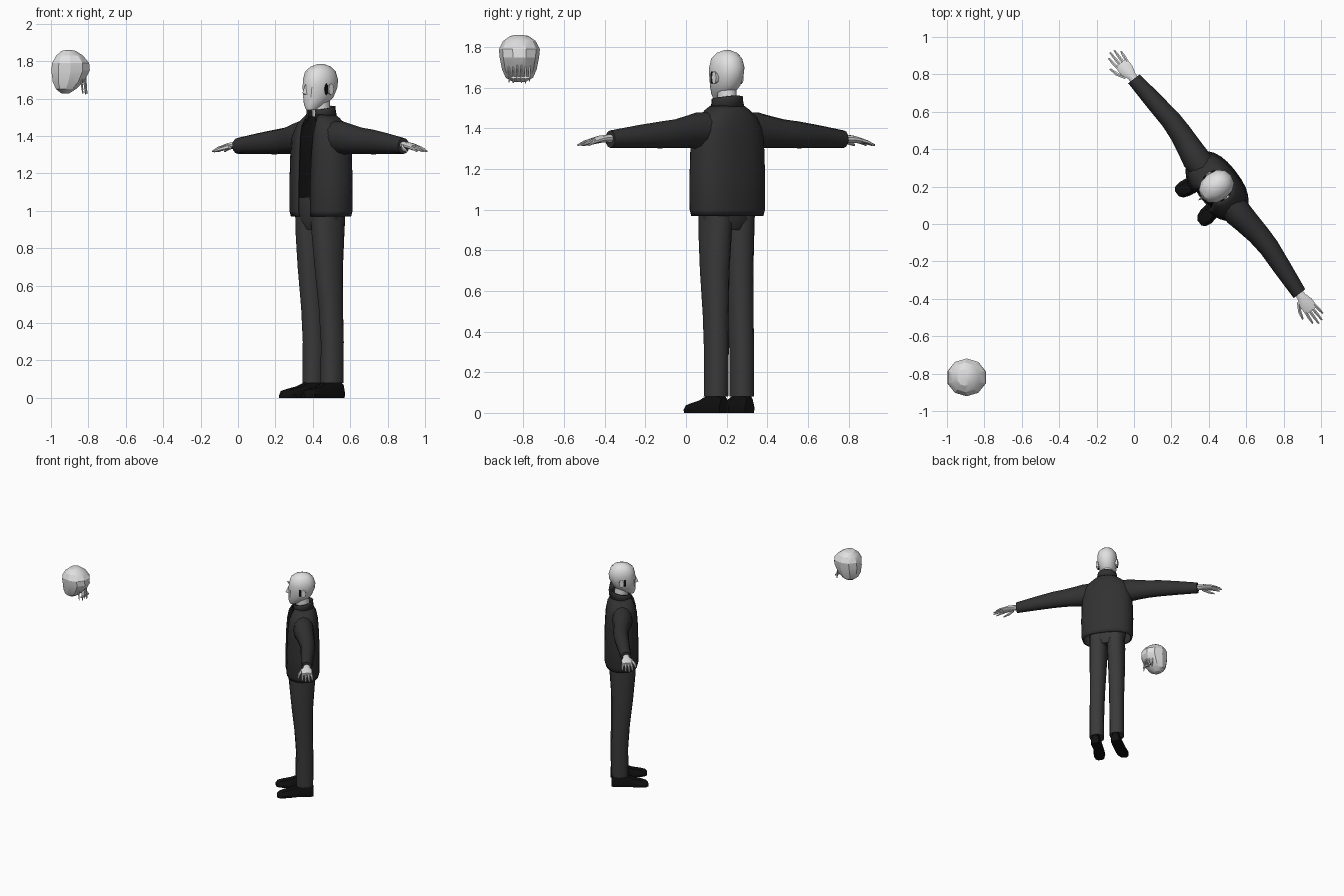
import bpy, bmesh, math, random
from mathutils import Matrix, Vector

# Figure is built facing -y, then turned and moved into place
PLACE = Matrix.Translation((0.44, 0.2, 0)) @ Matrix.Rotation(math.radians(-52.4), 4, 'Z')


def mat(name, r, g=None, b=None):
    m = bpy.data.materials.new(name)
    m.diffuse_color = (r, g if g is not None else r, b if b is not None else r, 1)
    return m


PALE = mat("pale_grey", 0.75)
JACKET = mat("jacket_grey", 0.031)
TROUSER = mat("trouser_grey", 0.042)
BLACK = mat("black", 0.005)


def finish(name, bm, material, place=PLACE, angle=40, thick=0):
    bmesh.ops.recalc_face_normals(bm, faces=bm.faces)
    bm.transform(place)
    me = bpy.data.meshes.new(name)
    bm.to_mesh(me)
    bm.free()
    me.materials.append(material)
    me.shade_smooth()
    me.set_sharp_from_angle(angle=math.radians(angle))
    ob = bpy.data.objects.new(name, me)
    bpy.context.collection.objects.link(ob)
    if thick:
        s = ob.modifiers.new("thickness", 'SOLIDIFY')
        s.thickness = thick
        s.offset = 0
    return ob


def loft(name, rings, material, closed=True, **kw):
    """Skin a list of point rings."""
    bm = bmesh.new()
    rows = [[bm.verts.new(p) for p in r] for r in rings]
    n = len(rows[0])
    for a, b in zip(rows, rows[1:]):
        for i in range(n if closed else n - 1):
            j = (i + 1) % n
            bm.faces.new((a[i], a[j], b[j], b[i]))
    if closed:
        bm.faces.new(rows[0])
        bm.faces.new(rows[-1])
    return finish(name, bm, material, **kw)


def oval(u, v, n, power=2.0, start=0.0, end=None):
    """Points of a (squarish) oval, measured from the front."""
    span = (end - start) if end is not None else 2 * math.pi
    steps = n if end is None else n - 1
    out = []
    for i in range(n):
        t = start + span * i / steps
        s, c = math.sin(t), -math.cos(t)
        out.append((math.copysign(abs(s) ** (2 / power), s) * u,
                    math.copysign(abs(c) ** (2 / power), c) * v))
    return out


def upright(rows, n=12, power=2.0):
    """Rings from (z, centre x, centre y, radius x, radius y)."""
    return [[(cx + x, cy + y, z) for x, y in oval(u, v, n, power)]
            for z, cx, cy, u, v in rows]


def sideways(rows, side, n=10):
    """Rings along x from (x, centre y, centre z, radius y, radius z)."""
    return [[(side * x, cy + p, cz + q) for p, q in oval(u, v, n)]
            for x, cy, cz, u, v in rows]


# Jacket body: open shell with a gap down the front (z, a, b, left gap, right gap)
body = [(0.97, 0.19, 0.115, 0.25, 0.17), (1.0, 0.198, 0.122, 0.25, 0.17),
        (1.15, 0.2, 0.121, 0.25, 0.16), (1.3, 0.195, 0.117, 0.28, 0.16),
        (1.4, 0.185, 0.11, 0.32, 0.18), (1.455, 0.15, 0.1, 0.42, 0.25),
        (1.49, 0.105, 0.085, 0.55, 0.35), (1.51, 0.075, 0.07, 0.6, 0.4)]
loft("jacket_body", [[(x, y + 0.005, z) for x, y in
                      oval(a, b, 25, 2.4, gl, 2 * math.pi - gr)]
                     for z, a, b, gl, gr in body], JACKET, closed=False, thick=0.01)

# Standing collar, lower at the front
collar = [(1.495, 0.082, 0.078), (1.535, 0.072, 0.073), (1.55, 0.071, 0.075)]
loft("collar", [[(x, y + 0.005, z + 0.15 * y) for x, y in
                 oval(a, b, 17, 2, 0.5, 2 * math.pi - 0.35)]
                for z, a, b in collar], JACKET, closed=False, thick=0.01)

# Shirt inside the jacket
loft("shirt", upright([(1.06, 0, 0, 0.165, 0.1), (1.3, 0, 0, 0.17, 0.1),
                       (1.4, 0, 0, 0.15, 0.092), (1.46, 0, 0.003, 0.11, 0.075),
                       (1.505, 0, 0.005, 0.06, 0.058)], 16, 2.3), BLACK)

# Hips
loft("trouser_hips", upright([(0.9, 0, 0.0, 0.11, 0.075), (0.95, 0, 0, 0.138, 0.1),
                              (1.07, 0, 0, 0.155, 0.105)], 16, 2.3), TROUSER)

# Neck and head
loft("neck", upright([(1.48, 0, 0.01, 0.048, 0.05), (1.6, 0, 0.0, 0.048, 0.052)], 10), PALE)
skull = [(1.54, 0.022, -0.09, -0.045), (1.568, 0.045, -0.1, 0.03),
         (1.61, 0.065, -0.1, 0.075), (1.66, 0.076, -0.1, 0.096),
         (1.70, 0.079, -0.097, 0.1), (1.745, 0.069, -0.085, 0.086),
         (1.772, 0.045, -0.052, 0.058), (1.785, 0.014, -0.012, 0.018)]
loft("head", upright([(z, 0, (f + b) / 2, u, (b - f) / 2) for z, u, f, b in skull],
                     12, 2.2), PALE, angle=35)
loft("nose", [[(-0.012, -0.09, 1.62), (0.012, -0.09, 1.62), (0, -0.122, 1.628)],
              [(-0.006, -0.09, 1.675), (0.006, -0.09, 1.675), (0, -0.102, 1.675)]], PALE)

for side, label in ((1, "left"), (-1, "right")):
    # Ears with a dark hollow in front
    loft(label + "_ear", [[(side * x, 0.008 + p, 1.65 + q) for p, q in oval(0.018, h, 8)]
                          for x, h in ((0.068, 0.026), (0.086, 0.032))], PALE)
    loft(label + "_ear_hollow", [[(side * x, -0.018 + p, 1.65 + q) for p, q in oval(0.009, 0.03, 8)]
                                 for x in (0.072, 0.081)], BLACK)

    # Sleeves
    loft(label + "_sleeve", sideways([
        (0.1, 0.005, 1.395, 0.075, 0.085), (0.19, 0.005, 1.39, 0.075, 0.089),
        (0.25, 0.012, 1.384, 0.068, 0.08), (0.34, 0.022, 1.374, 0.06, 0.07),
        (0.43, 0.025, 1.368, 0.055, 0.066), (0.56, 0.015, 1.36, 0.049, 0.056),
        (0.725, 0.003, 1.347, 0.039, 0.043)], side, 12), JACKET)

    # Hand: palm, four fingers and thumb
    loft(label + "_palm", sideways([
        (0.70, 0.003, 1.35, 0.024, 0.022), (0.745, 0.002, 1.35, 0.026, 0.019),
        (0.785, 0, 1.347, 0.041, 0.018), (0.835, 0, 1.338, 0.04, 0.013)], side), PALE)
    for k, (y, tip) in enumerate(((-0.03, 0.895), (-0.01, 0.915), (0.01, 0.91), (0.03, 0.885))):
        loft(f"{label}_finger_{k + 1}", sideways([
            (0.82, y, 1.34, 0.0095, 0.01), ((0.82 + tip) / 2, y * 1.15, 1.332, 0.009, 0.009),
            (tip, y * 1.25, 1.318, 0.005, 0.005)], side, 6), PALE)
    loft(label + "_thumb", sideways([
        (0.755, -0.025, 1.343, 0.014, 0.013), (0.8, -0.054, 1.33, 0.011, 0.011),
        (0.845, -0.066, 1.318, 0.006, 0.006)], side, 6), PALE)

    # Trouser legs
    loft(label + "_trouser_leg", upright([
        (0.08, side * 0.08, 0.018, 0.055, 0.062), (0.3, side * 0.079, 0.02, 0.056, 0.062),
        (0.48, side * 0.077, 0.012, 0.058, 0.066), (0.7, side * 0.074, 0.0, 0.064, 0.079),
        (0.88, side * 0.07, -0.002, 0.069, 0.093), (0.99, side * 0.068, 0, 0.07, 0.1)],
        14, 2.3), TROUSER)

    # Shoes: sections along the foot (y, half width, height, outward shift)
    shoe = [(0.082, 0.03, 0.075, 0), (0.06, 0.04, 0.09, 0), (-0.03, 0.038, 0.09, 0),
            (-0.08, 0.044, 0.065, 0.006), (-0.14, 0.046, 0.05, 0.013),
            (-0.175, 0.036, 0.04, 0.017), (-0.19, 0.018, 0.025, 0.018)]
    loft(label + "_shoe", [[(side * (0.08 + s) + w * a, y, h * b) for a, b in
                            ((-0.9, 0), (0.9, 0), (1, 0.35), (0.6, 0.92), (0, 1),
                             (-0.6, 0.92), (-1, 0.35))]
                           for y, w, h, s in shoe], BLACK)

# Separate floating head shell, faceted, with its open side towards +x
OFF = Matrix.Translation((-0.895, -0.82, 0))
rows = [(1.628, -0.028, 0, 0.022, 0.03), (1.65, -0.025, 0, 0.055, 0.068),
        (1.69, -0.012, 0, 0.088, 0.085), (1.75, 0, 0, 0.108, 0.097),
        (1.79, 0, 0, 0.104, 0.101), (1.83, -0.005, 0, 0.075, 0.08),
        (1.855, -0.01, 0, 0.04, 0.045), (1.86, -0.01, 0, 0.012, 0.012)]
loft("floating_head", upright(rows, 10, 2.1), PALE, place=OFF, angle=25)

# Ragged strips hanging under the open side
random.seed(4)
for i in range(6):
    y = -0.05 + 0.02 * i
    x = 0.088 - 9 * y * y
    low = 1.62 + random.uniform(0, 0.025)
    loft(f"hanging_strip_{i + 1}", upright([
        (low, x, y, 0.003, 0.003), (1.66, x - 0.004, y, 0.005, 0.005),
        (1.715, x - 0.008, y, 0.005, 0.005)], 5), PALE, place=OFF)
loft("strip_link", [[(0.07, y, 1.645), (0.083, y, 1.645), (0.083, y, 1.655), (0.07, y, 1.655)]
                    for y in (-0.04, 0.05)], PALE, place=OFF)
